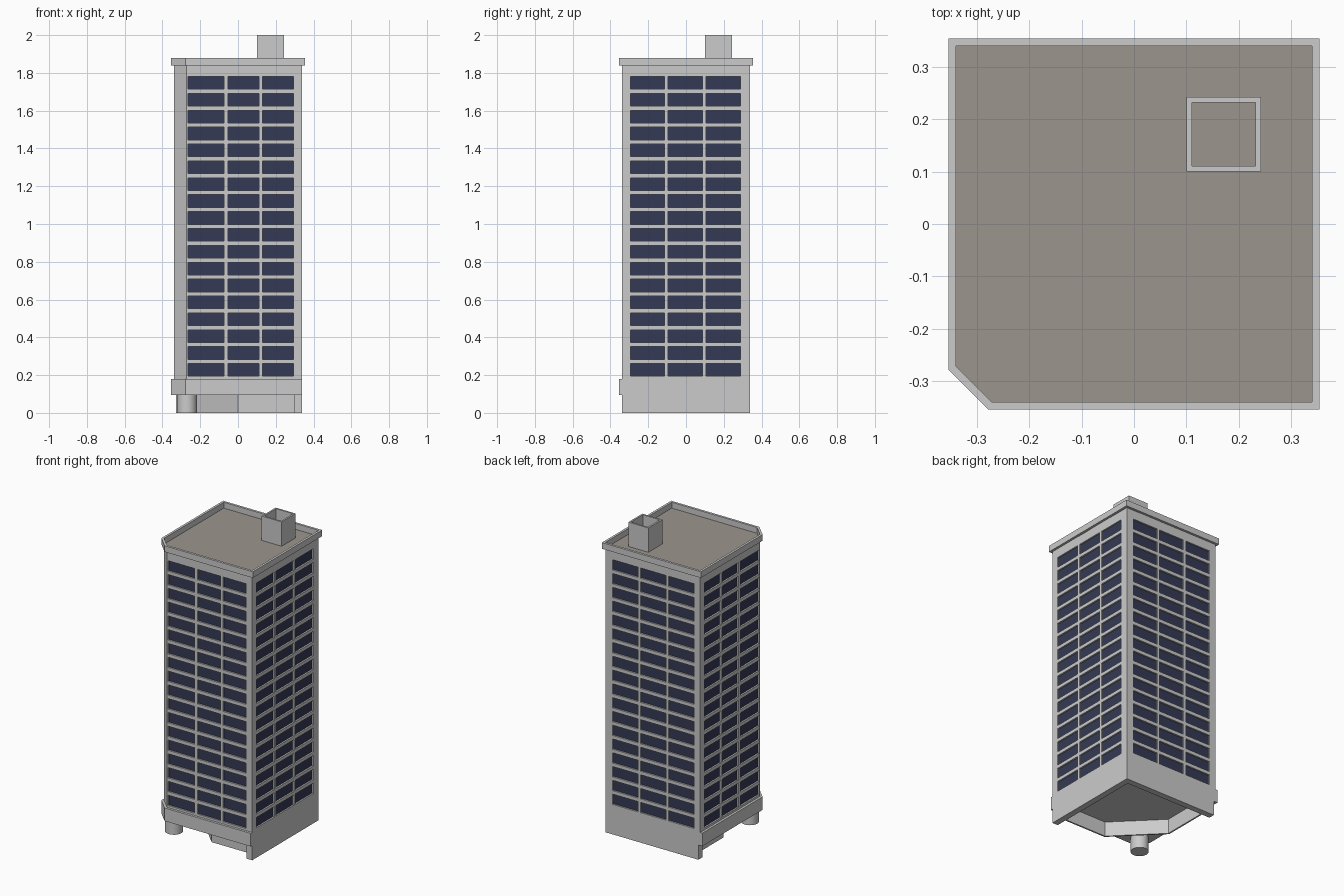
import bpy, bmesh
from mathutils import Vector

if "Cube" in bpy.data.objects:
    bpy.data.objects.remove(bpy.data.objects["Cube"])


def material(name, rgb):
    m = bpy.data.materials.new(name)
    m.diffuse_color = (*rgb, 1)
    m.use_nodes = True
    m.node_tree.nodes["Principled BSDF"].inputs["Base Color"].default_value = m.diffuse_color
    return m


GREY = material("concrete", (0.62, 0.62, 0.61))
GLASS = material("window_glass", (0.035, 0.042, 0.09))
TAN = material("roof_gravel", (0.33, 0.30, 0.265))


def finish(name, bm, mats=(GREY,)):
    me = bpy.data.meshes.new(name)
    bm.to_mesh(me)
    bm.free()
    for m in mats:
        me.materials.append(m)
    ob = bpy.data.objects.new(name, me)
    bpy.context.collection.objects.link(ob)
    return ob


def prism(name, pts, z0, z1, mat=GREY):
    bm = bmesh.new()
    f = bm.faces.new([bm.verts.new((x, y, z0)) for x, y in pts])
    r = bmesh.ops.extrude_face_region(bm, geom=[f], use_keep_orig=True)
    top = [g for g in r["geom"] if isinstance(g, bmesh.types.BMVert)]
    bmesh.ops.translate(bm, vec=(0, 0, z1 - z0), verts=top)
    bmesh.ops.recalc_face_normals(bm, faces=bm.faces)
    return finish(name, bm, (mat,))


def ring(name, outer, inner, z0, z1):
    """Open frame between two outlines with the same point count."""
    bm = bmesh.new()
    loops = [[bm.verts.new((x, y, z)) for x, y in pts]
             for pts, z in ((outer, z0), (outer, z1), (inner, z1), (inner, z0))]
    n = len(outer)
    for k in range(4):
        a, b = loops[k], loops[(k + 1) % 4]
        for i in range(n):
            j = (i + 1) % n
            bm.faces.new((a[i], a[j], b[j], b[i]))
    bmesh.ops.recalc_face_normals(bm, faces=bm.faces)
    return finish(name, bm)


def rect(x0, x1, y0, y1):
    return [(x0, y0), (x1, y0), (x1, y1), (x0, y1)]


def outline(r_pos, r_neg, c):
    """Square plan with the front left corner cut off."""
    return [(r_pos, -r_neg), (r_pos, r_pos), (-r_neg, r_pos), (-r_neg, -c), (-c, -r_neg)]


W, OUT = 0.34, 0.355
Z0, Z1, SOFFIT = 0.18, 1.84, 0.095
ROWS, PITCH, FIRST, HIGH = 18, 0.0894, 0.194, 0.067
tower = outline(W, W, 0.272)
full_cols = [(-0.295, -0.113), (-0.094, 0.088), (0.106, 0.288)]
cut_cols = [(-0.265, -0.073), (-0.052, 0.112), (0.129, 0.294)]


# Facades: a grid of wall cells with the window cells pushed in
def facade(name, p, q, cols, axis):
    p, q = Vector((*p, 0)), Vector((*q, 0))
    length, d = (q - p).length, (q - p).normalized()
    us = [0, length]
    for pair in cols:
        us += [abs(c - p[axis]) for c in pair]
    us.sort()
    zs = [Z0]
    for r in range(ROWS):
        zs += [FIRST + r * PITCH, FIRST + r * PITCH + HIGH]
    zs.append(Z1)
    bm = bmesh.new()
    grid = [[bm.verts.new(p + d * u + Vector((0, 0, z))) for u in us] for z in zs]
    panes = []
    for j in range(len(zs) - 1):
        for i in range(len(us) - 1):
            f = bm.faces.new((grid[j][i], grid[j][i + 1], grid[j + 1][i + 1], grid[j + 1][i]))
            if i % 2 and j % 2:
                panes.append(f)
    bm.normal_update()
    if panes:
        bmesh.ops.inset_individual(bm, faces=panes, thickness=0, depth=-0.01)
        for f in panes:
            f.material_index = 1
    finish(name, bm, (GREY, GLASS))


sides = [("right_facade", full_cols, 1), ("back_facade", full_cols, 0),
         ("left_facade", cut_cols, 1), ("corner_facade", [], 0), ("front_facade", cut_cols, 0)]
for i, (name, cols, axis) in enumerate(sides):
    facade(name, tower[i], tower[(i + 1) % 5], cols, axis)

# Roof and parapet
prism("roof_deck", tower, Z1 - 0.005, Z1 + 0.002, TAN)
ring("parapet", outline(OUT, OUT, 0.278), tower, Z1, 1.88)

# Open rooftop shaft
ring("roof_shaft", rect(0.1, 0.243, 0.1, 0.243), rect(0.111, 0.232, 0.111, 0.232), Z1, 2.0)

# Overhanging band above the entrance
prism("base_band", outline(W, OUT, 0.278), SOFFIT, Z0)

# Ground floor outer walls
prism("ground_walls", [(W, -W), (W, W), (-0.327, W), (-0.327, 0.3), (0.3, 0.3), (0.3, -W)], 0, SOFFIT)

# Recessed lobby wall with diagonal entrance
prism("lobby_wall", [(0.3, -0.27), (0, -0.27), (-0.27, 0), (-0.27, 0.3),
                     (-0.26, 0.3), (-0.26, 0.004), (0.004, -0.26), (0.3, -0.26)], 0, SOFFIT)

# Corner column
bpy.ops.mesh.primitive_cylinder_add(vertices=24, radius=0.053, depth=SOFFIT,
                                    location=(-0.27, -0.27, SOFFIT / 2))
column = bpy.context.object
column.name = "corner_column"
column.data.materials.append(GREY)
bpy.ops.object.shade_smooth_by_angle()
